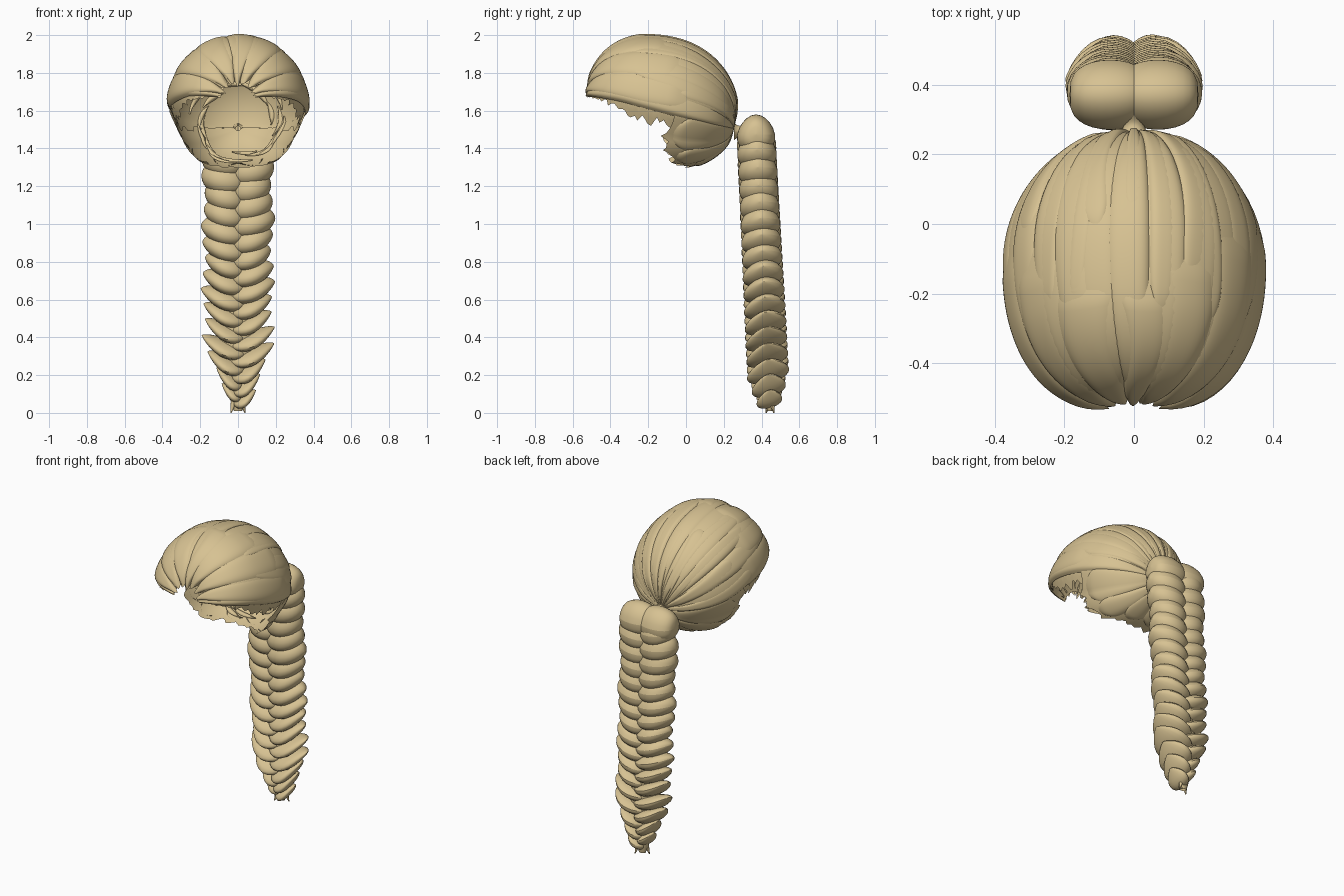
import bpy, math, random
from mathutils import Vector

random.seed(4)
cube = bpy.data.objects.get("Cube")
if cube:
    bpy.data.objects.remove(cube, do_unlink=True)

BLONDE = (0.68, 0.54, 0.29)
hair = bpy.data.materials.new("blonde hair")
hair.use_nodes = True
hair.diffuse_color = (*BLONDE, 1)
bsdf = hair.node_tree.nodes["Principled BSDF"]
bsdf.inputs["Base Color"].default_value = (*BLONDE, 1)
bsdf.inputs["Roughness"].default_value = 0.7

# Tilted head shape: the axis runs from the forehead back to the tie point
CENTRE = Vector((0, -0.135, 1.61))
AXIS = Vector((0, 0.965, -0.26))
UP = Vector((0, 0.26, 0.965))
SIDE = Vector((1, 0, 0))


def head(theta, phi, scale=1.0):
    """Point on the head; theta from the tie point, phi around the axis (degrees)."""
    t, p = math.radians(theta), math.radians(phi)
    c, s = math.cos(p), math.sin(p)
    low = min(1, max(0, -s * 3))
    rx, ru = 0.378 - 0.05 * low, 0.385 - 0.06 * low
    # the nape is squarer than the crown
    square = 1 - 0.22 * low
    c, s = math.copysign(abs(c) ** square, c), math.copysign(abs(s) ** square, s)
    # the forehead end is blunter than the back and droops a little
    front = theta > 90
    ring = math.sin(t) ** (0.7 if front else 1)
    droop = 0.05 * max(0, (theta - 115) / 60) ** 1.5
    point = CENTRE + scale * (AXIS * (0.428 if front else 0.415) * math.cos(t) +
                              ring * (SIDE * rx * c + UP * ru * s))
    return point - Vector((0, 0, droop))


def sheet(name, nu, nv, point):
    """Grid mesh from point(u, v) with u and v in 0..1."""
    verts = [point(i / nu, j / nv) for j in range(nv + 1) for i in range(nu + 1)]
    w = nu + 1
    faces = [(j * w + i, j * w + i + 1, (j + 1) * w + i + 1, (j + 1) * w + i)
             for j in range(nv) for i in range(nu)]
    mesh = bpy.data.meshes.new(name)
    mesh.from_pydata(verts, [], faces)
    mesh.materials.append(hair)
    obj = bpy.data.objects.new(name, mesh)
    bpy.context.collection.objects.link(obj)
    bpy.ops.object.select_all(action='DESELECT')
    obj.select_set(True)
    bpy.context.view_layer.objects.active = obj
    bpy.ops.object.shade_smooth_by_angle(angle=math.radians(50))


def lock(name, phi, half, start, end, base, lift, tilt, drift):
    """Shingled lock of hair following the head from the tie point forwards."""
    def point(u, v):
        k = 2 * u - 1
        taper = 1 - 0.3 * max(0, (v - 0.8) / 0.2) ** 2
        theta = start + (end - start) * v - 5 * k * k * v
        ang = phi + k * half * taper + drift * math.sin(v * math.pi)
        s = base + lift * min(1, 4 * v) * (1 - k ** 4) + tilt * k * (1 - k ** 8)
        s -= 0.03 * max(0, (v - 0.9) / 0.1) ** 2
        return head(theta, ang, s)
    sheet(name, 14, 32, point)


# Scalp shell with a ragged fringe along both sides
ragged = [random.uniform(-3, 6) for _ in range(61)]


def scalp_point(u, v):
    low = 1 - math.sin(math.pi * v) * (10 + ragged[round(v * 60)])
    return head(4 + 168 * v, low + (180 - 2 * low) * u, 0.945)


sheet("scalp_shell", 40, 60, scalp_point)

# Nape shell, cut back under the head with a ragged hem
hem = [random.uniform(-4, 3) for _ in range(49)]


def nape_reach(phi):
    return 82 - 27 * max(0, -math.sin(math.radians(phi))) ** 4


def nape_point(u, v):
    phi = 172 + 196 * u
    return head(2 + (nape_reach(phi) + hem[round(u * 48)] - 2) * v, phi, 0.97)


sheet("nape_shell", 48, 20, nape_point)

# Nape locks
for i in range(6):
    phi = 197 + i * 29.2
    lock("nape_lock", phi, 18, 3, nape_reach(phi) - 6, 0.972, 0.025, 0.004,
         random.uniform(-3, 3))

# Long locks sweeping over the crown, layered outwards from the parting
COUNT = 13
for i in range(COUNT):
    phi = 8 + 164 * i / (COUNT - 1)
    side = 1 if phi > 90 else -1
    lock("crown_lock", phi, 10.5, 2, random.uniform(168, 175), 0.962,
         random.uniform(0.03, 0.045), side * random.uniform(0.004, 0.012),
         random.uniform(-6, 6))

# Shorter overlapping locks that leave stepped edges
for i in range(11):
    phi = 16 + 148 * i / 10 + random.uniform(-4, 4)
    lock("short_lock", phi, random.uniform(6, 10), 2, random.uniform(80, 130),
         0.965, 0.04, random.uniform(-0.008, 0.008), random.uniform(-8, 8))

# Broad fringe locks over the forehead, spreading from the middle
lock("middle_fringe_lock", 92, 14, 98, 176, 0.957, 0.052, 0.008, -10)
for side in (-1, 1):
    for phi, half, start in ((70, 18, 88), (44, 17, 72), (20, 15, 62)):
        lock("fringe_lock", 90 + side * (90 - phi), half, start + 8 * side, 174,
             0.957, 0.052, side * 0.009, side * 7)

# Strands wrapping around the inside of the nape
for i in range(22):
    def strand_point(u, v, start=360 / 22 * i, theta=random.uniform(29, 46)):
        k = 2 * u - 1
        width = 2.5 * math.sin(math.pi * v)
        return head(theta + k * width + 4 * v, start + 40 * v, 0.935 - 0.025 * (1 - k * k))
    sheet("inner_strand", 6, 12, strand_point)


# Braid: two columns of interlocking lobes that sharpen towards the tip
def braid_y(z):
    return 0.37 + 0.075 * (1 - z / 1.5)


def braid_half_width(z):
    return 0.19 * min(1, 0.16 + 0.95 * (max(z, 0) / 0.4) ** 0.8)


def lobe(name, z, side, length, depth, height, slope, sharp, power=1.0, lean=0.0):
    """Crescent lobe from the braid's middle out to one side, outer tip raised."""
    def point(u, v):
        a = 2 * math.pi * u
        k = -math.cos(math.pi * v)
        r = max(0, math.sin(math.pi * v)) ** (power + 0.6 * sharp * (k > 0))
        x = length * (0.37 + 0.63 * k)
        # the lower rim stands proud of the lobe beneath
        dy = depth * r * math.cos(a) * (1 - 0.18 * math.sin(a))
        dz = height * r * math.sin(a) + slope * (k + 0.6 * k * k * sharp) + lean * dy
        return (side * x, braid_y(z) + dy, max(0.004, z + dz))
    sheet(name, 20, 14, point)


z = 1.43
step = 0
while z > 0.035:
    low = max(0, min(1, (1.25 - z) / 0.8))
    pitch = (0.094 - 0.008 * low) * (1 if z > 0.25 else 0.8)
    w = braid_half_width(z)
    for side in (-1, 1):
        # the two columns alternate, so their inner ends weave across the middle
        zz = z - pitch * 0.5 * (side > 0)
        lobe("braid_lobe", zz, side, w * (0.98 + 0.06 * math.sin(step * 1.7 + side)),
             (0.104 + 0.006 * low) * min(1, w / 0.15),
             (0.098 - 0.05 * low) * min(1, 0.4 + w / 0.25),
             (0.012 + 0.03 * low) * min(1, w / 0.12), low, lean=0.22 * low)
    z -= pitch
    step += 1

# Rounded bulbs where the two halves fold over at the top of the braid
for side in (-1, 1):
    lobe("braid_bulb", 1.475, side, 0.185, 0.1, 0.105, 0.0, 0, power=0.65)


# Tapered core filling the braid
def core_point(u, v):
    a = 2 * math.pi * u
    cz = 1.48 - 1.47 * v
    w = braid_half_width(cz)
    return (0.55 * w * math.cos(a), braid_y(cz) + 0.36 * w * math.sin(a), cz)


sheet("braid_core", 20, 40, core_point)


# Gathered hair joining the head to the braid
def tie_point(u, v):
    a = 2 * math.pi * u
    r = 0.045 - 0.015 * math.sin(math.pi * v)
    return (r * math.cos(a), 0.255 + 0.06 * v, 1.49 + r * math.sin(a))


sheet("gathered_tie", 16, 8, tie_point)

# Loose pointed ends below the last lobes
for side in (-1, 1):
    def end_point(u, v, side=side):
        a = 2 * math.pi * u
        r = 0.022 * (1 - v) + 0.003
        return (side * (0.012 + 0.025 * v) + r * math.cos(a),
                0.445 + 0.02 * side * v + r * math.sin(a), 0.1 * (1 - v))
    sheet("loose_end", 10, 8, end_point)
